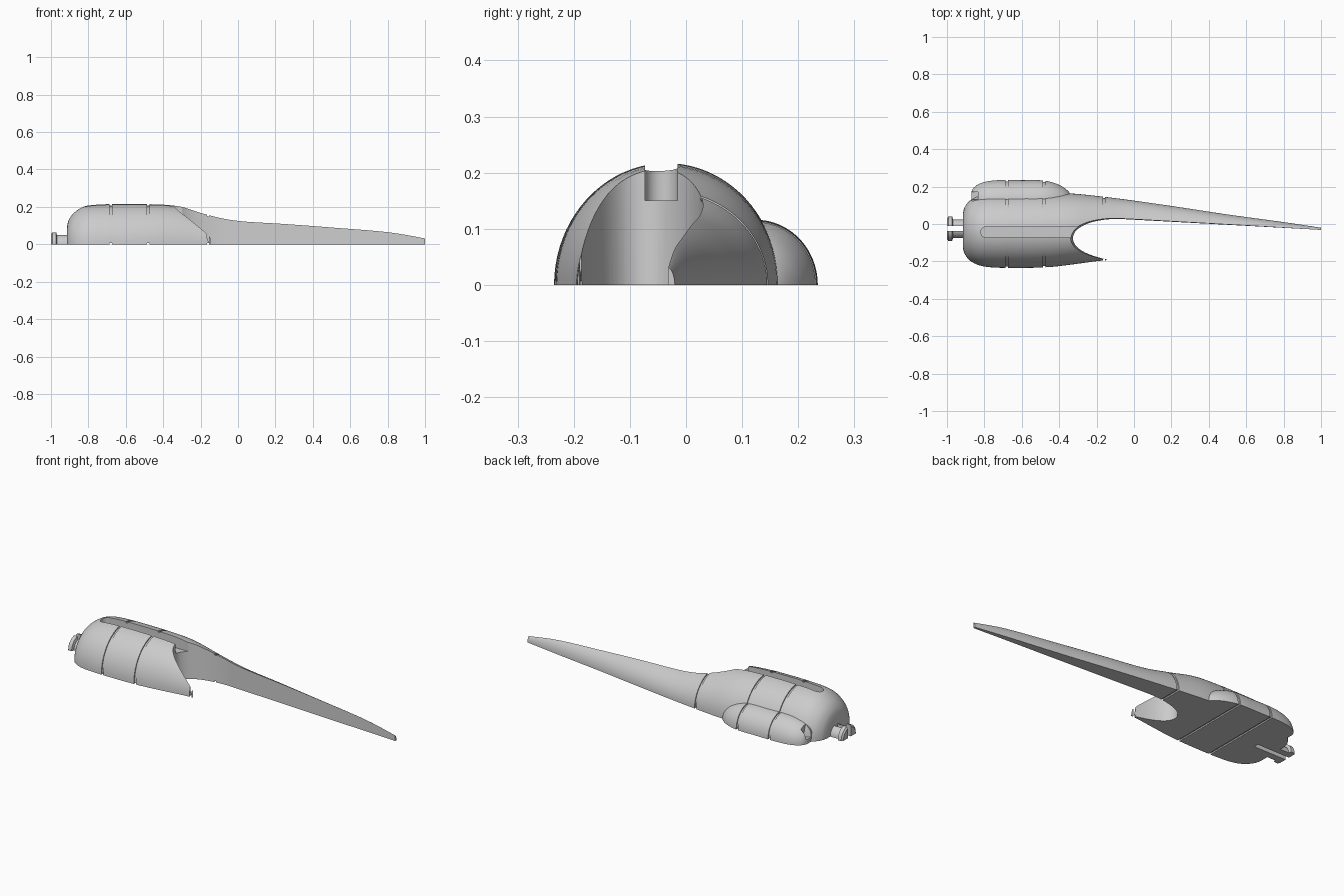
import bpy, bmesh, math
from mathutils import Vector
from mathutils.geometry import interpolate_bezier

old = bpy.data.objects.get("Cube")
if old:
    bpy.data.objects.remove(old, do_unlink=True)

grey = bpy.data.materials.new("light_grey")
grey.use_nodes = True
grey.diffuse_color = (0.6, 0.6, 0.6, 1)
grey.node_tree.nodes["Principled BSDF"].inputs["Base Color"].default_value = grey.diffuse_color

AXIS = -0.035
PANEL_LINES = [-0.68, -0.48]


def make_object(name, bm):
    bmesh.ops.recalc_face_normals(bm, faces=bm.faces)
    mesh = bpy.data.meshes.new(name)
    bm.to_mesh(mesh)
    bm.free()
    mesh.materials.append(grey)
    obj = bpy.data.objects.new(name, mesh)
    bpy.context.collection.objects.link(obj)
    return obj


def skin(rings):
    bm = bmesh.new()
    loops = [[bm.verts.new(p) for p in ring] for ring in rings]
    n = len(loops[0])
    for a, b in zip(loops, loops[1:]):
        for i in range(n):
            j = (i + 1) % n
            bm.faces.new((a[i], a[j], b[j], b[i]))
    bm.faces.new(loops[0])
    bm.faces.new(loops[-1])
    return bm


def smooth_rows(rows, steps=5):
    """Pass a smooth curve through the profile rows."""
    v = [Vector(r) for r in rows]
    v = [v[0]] + v + [v[-1]]
    out = []
    for a, b, c, d in zip(v, v[1:], v[2:], v[3:]):
        for k in range(steps):
            t = k / steps
            out.append(b + (c - a) * t / 2 + (a * 2 - b * 5 + c * 4 - d) * t * t / 2
                       + (b * 3 - a - c * 3 + d) * t ** 3 / 2)
    return out + [v[-1]]


def half_hull(name, rows, cy, grooves, half=0.006, depth=0.007, sides=40):
    """Flat-bottomed loft; rows are x, right width, left width, height."""
    dense = smooth_rows(rows)

    def at(x):
        for a, b in zip(dense, dense[1:]):
            if a[0] <= x <= b[0]:
                return a.lerp(b, (x - a[0]) / (b[0] - a[0]))

    stations = [(r, 0) for r in dense if all(abs(r[0] - g) > half for g in grooves)]
    for g in grooves:
        for s in (-1, 1):
            stations.append((at(g + s * half), 0))
            stations.append((at(g + s * half * 0.97), depth))
    stations.sort(key=lambda s: s[0][0])
    rings = []
    for (x, right, left, top), cut in stations:
        ring = []
        for i in range(sides + 1):
            a = math.pi * i / sides
            w = (left if math.cos(a) > 0 else right) - cut
            ring.append((x, cy + w * math.cos(a), cut + (top - 2 * cut) * math.sin(a)))
        rings.append(ring)
    return make_object(name, skin(rings))


def prism(points, low, high, bottom=lambda x, y: (x, y)):
    obj = make_object("cutter", skin([[(*bottom(x, y), low) for x, y in points],
                                      [(x, y, high) for x, y in points]]))
    obj.hide_render = True
    return obj


def box(x0, x1, y0, y1, z0, z1):
    return prism([(x0, y0), (x1, y0), (x1, y1), (x0, y1)], z0, z1)


def finish(obj, cutters=()):
    """Cut, bake and shade one part."""
    for c in cutters:
        mod = obj.modifiers.new("cut", "BOOLEAN")
        mod.operation, mod.solver, mod.object = "DIFFERENCE", "EXACT", c
    dg = bpy.context.evaluated_depsgraph_get()
    mesh = bpy.data.meshes.new_from_object(obj.evaluated_get(dg))
    obj.modifiers.clear()
    obj.data = mesh
    for c in cutters:
        bpy.data.objects.remove(c, do_unlink=True)
    bpy.ops.object.select_all(action="DESELECT")
    obj.select_set(True)
    bpy.context.view_layer.objects.active = obj
    bpy.ops.object.shade_smooth_by_angle(angle=math.radians(30))


# Main hull running out into the long tapering boom
hull = half_hull("hull_and_boom", [
    (-0.915, 0.09, 0.09, 0.09), (-0.905, 0.125, 0.125, 0.13), (-0.875, 0.162, 0.162, 0.17),
    (-0.82, 0.188, 0.188, 0.203), (-0.74, 0.198, 0.198, 0.214), (-0.6, 0.2, 0.2, 0.217),
    (-0.45, 0.195, 0.2, 0.215), (-0.32, 0.18, 0.197, 0.205), (-0.165, 0.16, 0.181, 0.168),
    (0, 0.15, 0.16, 0.135), (0.25, 0.12, 0.124, 0.117), (0.5, 0.09, 0.086, 0.097),
    (0.8, 0.05, 0.045, 0.069), (1, 0.02, 0.015, 0.032)], AXIS, PANEL_LINES + [-0.16])

# Curved bay at the end of the hull, running along the inner face of the boom
bay_curve = [[(-0.1, 0.034), (-0.24, 0.034), (-0.345, -0.01), (-0.345, -0.075)],
             [(-0.345, -0.075), (-0.345, -0.14), (-0.25, -0.175), (-0.165, -0.195)]]
bay_points = []
for curve in bay_curve:
    pts = interpolate_bezier(*[Vector((*p, 0)) for p in curve], 16)
    bay_points += [(p.x, p.y) for p in pts[:-1]]
bay_points += [(-0.165, -0.195), (-0.1, -0.3), (1.2, -0.3), (1.2, -0.042)]
bay = prism(bay_points, -0.1, 0.3, lambda x, y: (x + 0.025, -0.09 + (y + 0.09) * 0.93))

# Round-ended slot along the top
slot_y, slot_r = -0.044, 0.029
slot_points = [(-0.79 + slot_r * math.cos(a), slot_y + slot_r * math.sin(a))
               for a in [math.pi * (0.5 + i / 12) for i in range(13)]]
slot = prism(slot_points + [(-0.2, slot_y - slot_r), (-0.2, slot_y + slot_r)], 0.15, 0.3)

finish(hull, [bay, slot, box(-1.1, -0.8, -0.037, -0.011, -0.1, 0.03)])

# Side pod with a notch in its blunt end
pod = half_hull("side_pod", [
    (-0.87, 0.045, 0.045, 0.05), (-0.855, 0.072, 0.072, 0.075), (-0.81, 0.098, 0.098, 0.1),
    (-0.73, 0.11, 0.11, 0.115), (-0.6, 0.11, 0.11, 0.115), (-0.48, 0.108, 0.108, 0.113),
    (-0.4, 0.085, 0.085, 0.09), (-0.35, 0.05, 0.05, 0.055), (-0.325, 0.01, 0.01, 0.01)],
    0.124, PANEL_LINES)
finish(pod, [box(-0.95, -0.835, 0.13, 0.172, 0.025, 0.2)])

# Flanged spigot, split down the middle into two prongs
spigot = skin([[(x, -0.025 + r * math.cos(math.pi * i / 24), r * math.sin(math.pi * i / 24))
                for i in range(25)]
               for x, r in [(-1, 0.055), (-0.993, 0.065), (-0.972, 0.065), (-0.968, 0.05),
                            (-0.88, 0.05)]])
finish(make_object("spigot", spigot), [box(-1.1, -0.8, -0.037, -0.011, -0.1, 0.2)])
